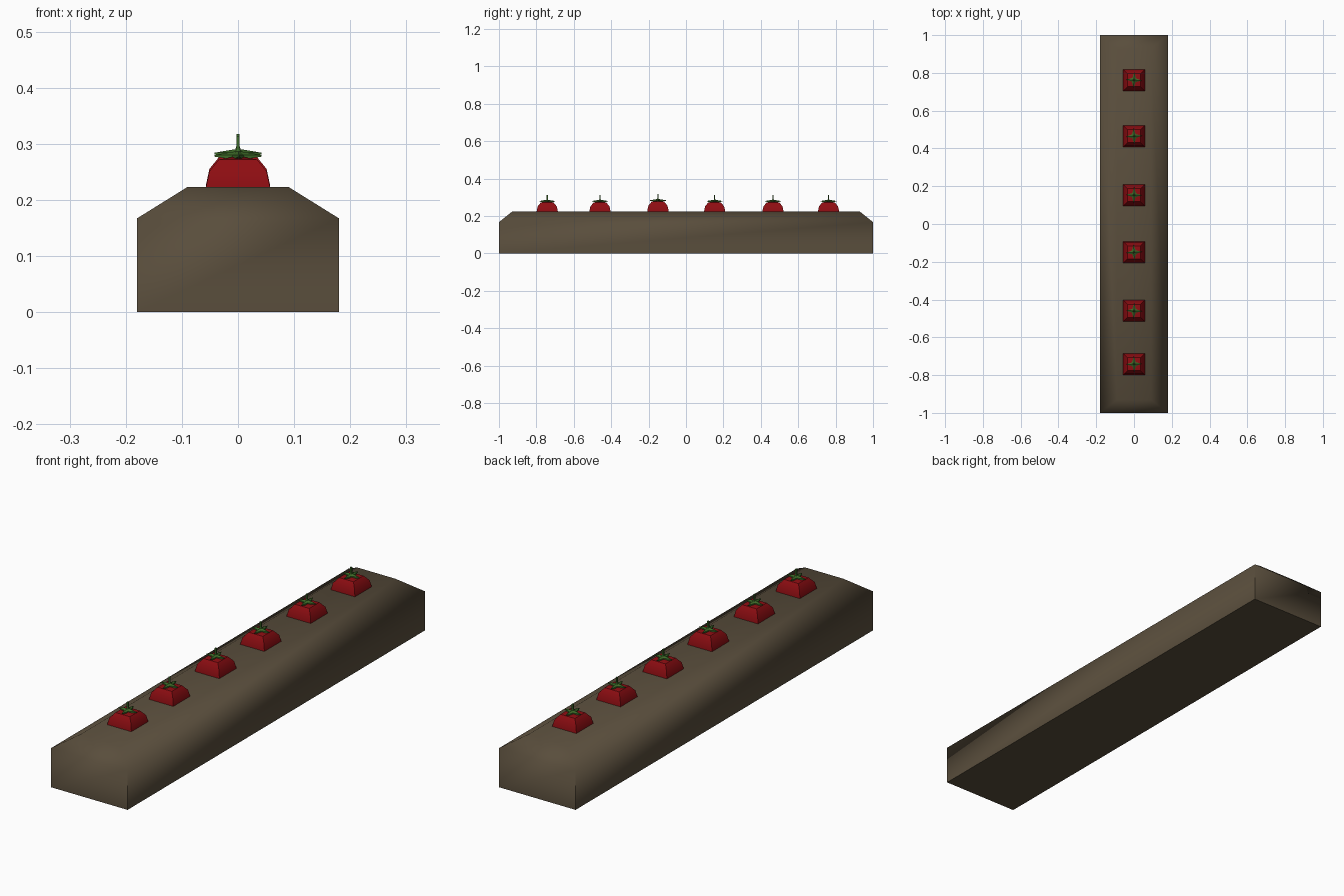
import bpy, bmesh, math

if "Cube" in bpy.data.objects:
    bpy.data.objects.remove(bpy.data.objects["Cube"])


def material(name, color):
    m = bpy.data.materials.new(name)
    m.diffuse_color = (*color, 1)
    m.use_nodes = True
    m.node_tree.nodes["Principled BSDF"].inputs["Base Color"].default_value = m.diffuse_color
    return m


SOIL = material("soil", (0.10, 0.075, 0.045))
RED = material("red", (0.27, 0.004, 0.006))
GREEN = material("green", (0.045, 0.14, 0.02))


def loft(name, rings, mat, loc=(0, 0, 0), smooth=None):
    """Skin a list of equal-length point rings and cap both ends."""
    bm = bmesh.new()
    vs = [[bm.verts.new(p) for p in r] for r in rings]
    n = len(rings[0])
    for a, b in zip(vs, vs[1:]):
        for i in range(n):
            j = (i + 1) % n
            bm.faces.new((a[i], a[j], b[j], b[i]))
    bm.faces.new(vs[0][::-1])
    bm.faces.new(vs[-1])
    bmesh.ops.recalc_face_normals(bm, faces=bm.faces)
    mesh = bpy.data.meshes.new(name)
    bm.to_mesh(mesh)
    bm.free()
    mesh.materials.append(mat)
    ob = bpy.data.objects.new(name, mesh)
    bpy.context.collection.objects.link(ob)
    ob.location = loc
    if smooth:
        bpy.ops.object.select_all(action='DESELECT')
        ob.select_set(True)
        bpy.context.view_layer.objects.active = ob
        bpy.ops.object.shade_smooth_by_angle(angle=math.radians(smooth))
    return ob


def rect(x, y, z):
    return [(-x, -y, z), (x, -y, z), (x, y, z), (-x, y, z)]


def star(outer, inner, tip_z, mid_z):
    pts = []
    for i in range(8):
        r, z = (outer, tip_z) if i % 2 == 0 else (inner, mid_z)
        a = i * math.pi / 4
        pts.append((r * math.cos(a), r * math.sin(a), z))
    return pts


# soil bed with chamfered top
loft("soil_bed", [rect(0.18, 1.0, 0), rect(0.18, 1.0, 0.167),
                  rect(0.09, 0.93, 0.223)], SOIL, smooth=60)

# row of half-buried tomatoes, each with a leaf star and a stem
for i, (y, dz, turn) in enumerate([(-0.742, 0, 2), (-0.46, 0, -3), (-0.15, 0.004, 4),
                                   (0.153, 0, -2), (0.465, 0, 3), (0.762, 0, -4)]):
    loc = (0, y, dz)
    tomato = [(0.058, 0.205), (0.057, 0.223), (0.051, 0.251),
              (0.034, 0.272), (0.012, 0.276)]
    loft(f"tomato_{i}", [rect(r, r, z) for r, z in tomato], RED, loc, 40)
    leaf = loft(f"leaves_{i}", [star(0.042, 0.014, 0.277, 0.272),
                                star(0.042, 0.014, 0.280, 0.280),
                                star(0.007, 0.006, 0.286, 0.286)], GREEN, loc)
    leaf.rotation_euler.z = math.radians(turn)
    loft(f"stem_{i}", [rect(0.007, 0.007, 0.28), rect(0.003, 0.003, 0.291),
                       rect(0.003, 0.003, 0.313)], GREEN, loc)
